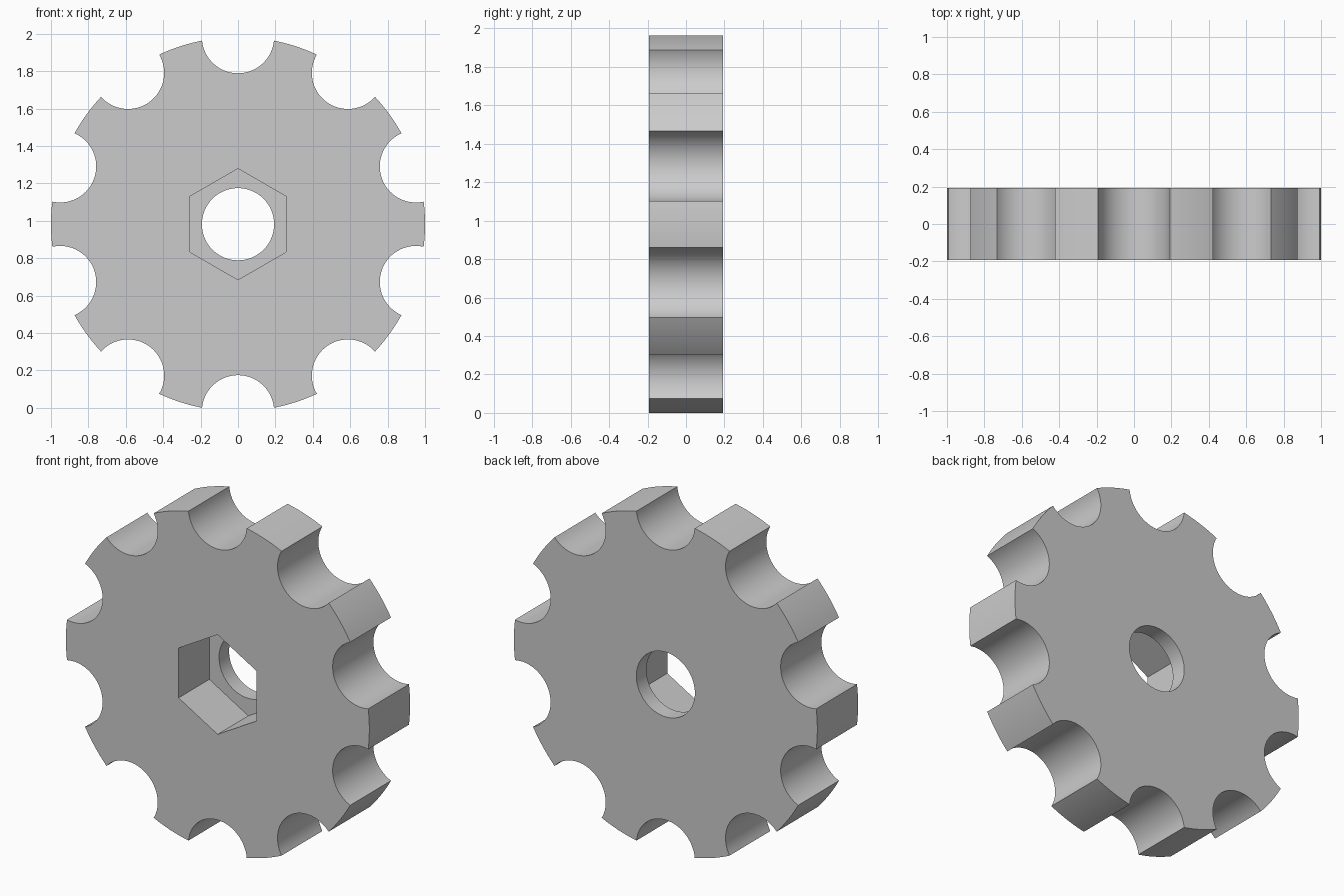
import bpy, bmesh
from math import sin, cos, pi, asin, radians
from mathutils import Vector

cube = bpy.data.objects.get("Cube")
if cube:
    bpy.data.objects.remove(cube)

R, NOTCH, BORE, HEX = 1.0, 0.193, 0.193, 0.297
HALF, FLOOR, TEETH = 0.192, 0.097, 10
half_gap = 2 * asin(NOTCH / 2 / R)       # half angle a notch takes from the rim
CZ = R * cos(half_gap)                   # centre height

steel = bpy.data.materials.new("plain grey")
steel.use_nodes = True
grey = (0.6, 0.6, 0.6, 1)
steel.diffuse_color = grey
steel.node_tree.nodes["Principled BSDF"].inputs["Base Color"].default_value = grey


def ring(radius, n, start=pi / 2):
    return [(radius * cos(start + 2 * pi * i / n), radius * sin(start + 2 * pi * i / n))
            for i in range(n)]


def wheel_outline(notch_steps=32, rim_steps=10):
    pts = []
    for k in range(TEETH):
        a = pi / 2 + 2 * pi * k / TEETH
        # round notch, swept through its inward side
        sweep = pi / 2 - half_gap / 2
        for i in range(notch_steps + 1):
            b = a + pi - sweep + 2 * sweep * i / notch_steps
            pts.append((R * cos(a) + NOTCH * cos(b), R * sin(a) + NOTCH * sin(b)))
        # the inward sweep runs against the rim direction
        pts[-notch_steps - 1:] = pts[-notch_steps - 1:][::-1]
        # tooth tip along the rim
        span = 2 * pi / TEETH - 2 * half_gap
        for i in range(1, rim_steps):
            b = a + half_gap + span * i / rim_steps
            pts.append((R * cos(b), R * sin(b)))
    return pts


bm = bmesh.new()


def loop(points, y):
    verts = [bm.verts.new((x, y, z + CZ)) for x, z in points]
    edges = [bm.edges.new((v, verts[i - 1])) for i, v in enumerate(verts)]
    return verts, edges


def wall(a, b):
    for i in range(len(a[0])):
        bm.faces.new((a[0][i - 1], a[0][i], b[0][i], b[0][i - 1]))


def cap(outer, inner, direction):
    bmesh.ops.triangle_fill(bm, edges=outer[1] + inner[1], use_beauty=True,
                            normal=Vector((0, direction, 0)))


outline, hexagon, bore = wheel_outline(), ring(HEX, 6), ring(BORE, 72)
rim_front, rim_back = loop(outline, -HALF), loop(outline, HALF)
hex_front, hex_floor = loop(hexagon, -HALF), loop(hexagon, FLOOR)
bore_floor, bore_back = loop(bore, FLOOR), loop(bore, HALF)

# flat faces: front, back and pocket floor
cap(rim_front, hex_front, -1)
cap(rim_back, bore_back, 1)
cap(hex_floor, bore_floor, -1)
# walls: notched rim, hexagonal pocket, round bore
wall(rim_front, rim_back)
wall(hex_front, hex_floor)
wall(bore_floor, bore_back)

bmesh.ops.recalc_face_normals(bm, faces=bm.faces[:])
bmesh.ops.dissolve_limit(bm, angle_limit=radians(0.1), verts=[], edges=bm.edges[:])
mesh = bpy.data.meshes.new("notched_wheel")
bm.to_mesh(mesh)
bm.free()
mesh.materials.append(steel)
wheel = bpy.data.objects.new("notched_wheel", mesh)
bpy.context.collection.objects.link(wheel)

bpy.ops.object.select_all(action="DESELECT")
wheel.select_set(True)
bpy.context.view_layer.objects.active = wheel
bpy.ops.object.shade_smooth_by_angle(angle=radians(30))
